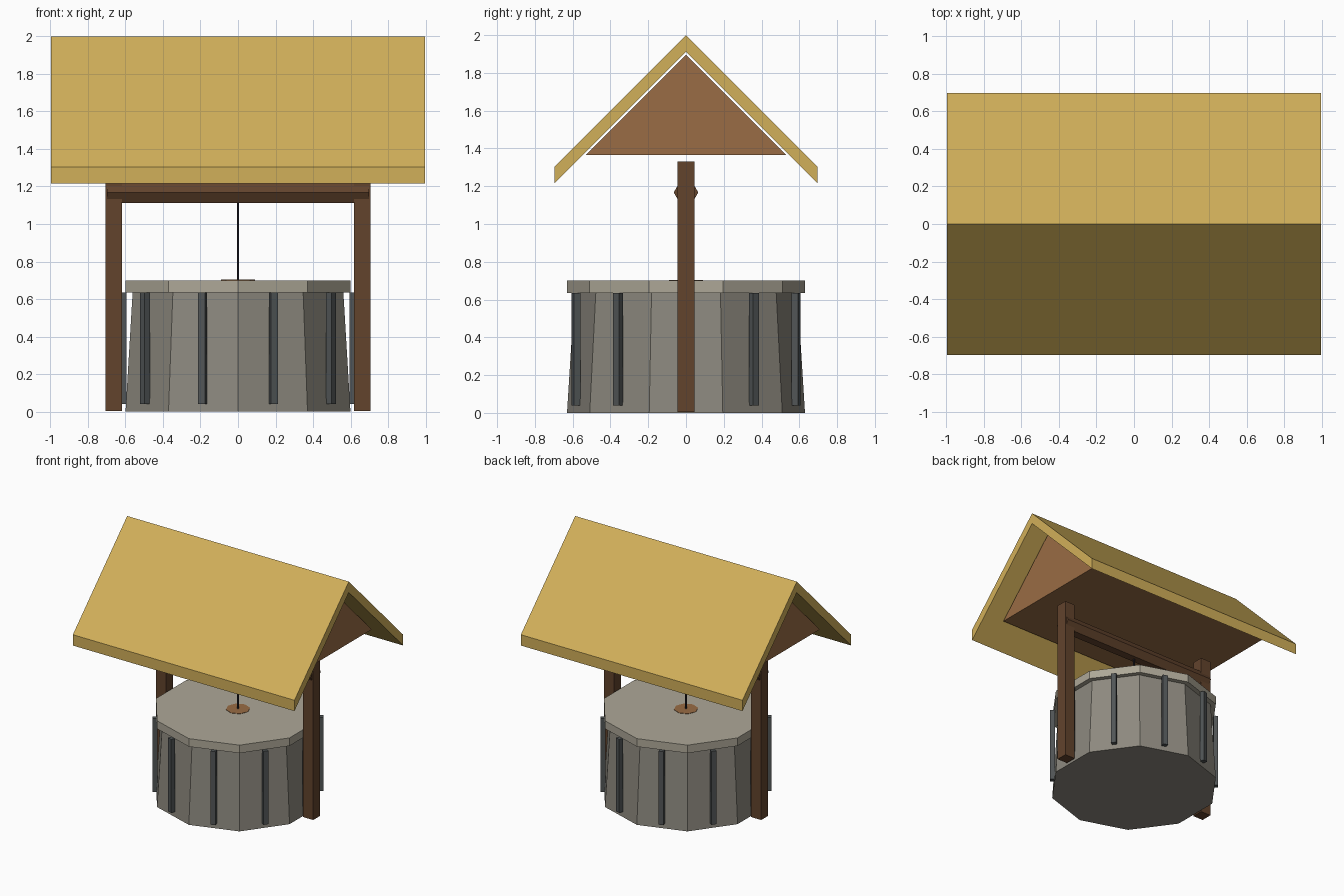
import bpy
from math import sin, cos, tau, pi

if "Cube" in bpy.data.objects:
    bpy.data.objects.remove(bpy.data.objects["Cube"])


def material(name, rgb):
    """Material from a display (sRGB) colour."""
    m = bpy.data.materials.new(name)
    m.diffuse_color = [(c / 255) ** 2.2 for c in rgb] + [1]
    m.use_nodes = True
    m.node_tree.nodes["Principled BSDF"].inputs["Base Color"].default_value = m.diffuse_color
    return m


THATCH = material("thatch", (208, 174, 90))
DARK_WOOD = material("dark_wood", (98, 69, 48))
LIGHT_WOOD = material("light_wood", (152, 108, 70))
STONE = material("stone", (140, 136, 126))
RIM_STONE = material("rim_stone", (172, 166, 150))
SLATE = material("slate", (82, 86, 87))
ROPE = material("rope", (45, 42, 48))


def loft(name, start, end, mat):
    """Solid between two matching outlines, capped at both ends."""
    n = len(start)
    faces = [(i, (i + 1) % n, n + (i + 1) % n, n + i) for i in range(n)]
    faces += [tuple(reversed(range(n))), tuple(range(n, 2 * n))]
    me = bpy.data.meshes.new(name)
    me.from_pydata(start + end, [], faces)
    me.materials.append(mat)
    ob = bpy.data.objects.new(name, me)
    bpy.context.collection.objects.link(ob)
    return ob


def drum(name, n, r0, z0, r1, z1, mat):
    """Upright n-sided drum with a corner facing -y."""
    def ring(r, z):
        return [(r * cos(tau * i / n - pi / 2), r * sin(tau * i / n - pi / 2), z)
                for i in range(n)]
    return loft(name, ring(r0, z0), ring(r1, z1), mat)


def extrude_x(name, profile, x0, x1, mat):
    """Counter-clockwise (y, z) profile extruded along x."""
    return loft(name, [(x0, y, z) for y, z in profile],
                [(x1, y, z) for y, z in profile], mat)


def box_profile(y, z0, z1):
    return [(-y, z0), (y, z0), (y, z1), (-y, z1)]


# Ten-sided tapered well wall and its capping rim
drum("well_wall", 10, 0.63, 0, 0.59, 0.64, STONE)
drum("well_rim", 10, 0.63, 0.635, 0.63, 0.70, RIM_STONE)

# Upright bars, one in the middle of each wall face
for i in range(10):
    bar = extrude_x(f"wall_bar_{i + 1}", box_profile(0.019, 0.04, 0.636),
                    0.594, 0.63, SLATE)
    bar.rotation_euler.z = tau * i / 10

# Bucket sunk in the middle and the rope holding it
drum("bucket", 8, 0.07, 0.58, 0.09, 0.703, LIGHT_WOOD)
drum("rope", 6, 0.006, 0.69, 0.006, 1.15, ROPE)

# Posts either side
for side, x in (("left", -0.662), ("right", 0.662)):
    extrude_x(f"{side}_post", box_profile(0.045, 0.005, 1.33),
              x - 0.045, x + 0.045, DARK_WOOD)

# Hexagonal windlass beam through the posts
hexagon = [(0.065 * cos(tau * i / 6), 1.167 + 0.065 * sin(tau * i / 6))
           for i in range(6)]
extrude_x("windlass_beam", hexagon, -0.697, 0.697, DARK_WOOD)

# Solid gable block under the roof
extrude_x("gable_block", [(-0.53, 1.365), (0.53, 1.365), (0, 1.895)],
          -0.83, 0.83, LIGHT_WOOD)

# Folded pitched roof
extrude_x("roof", [(0, 2.0), (-0.697, 1.303), (-0.697, 1.215),
                   (0, 1.912), (0.697, 1.215), (0.697, 1.303)],
          -0.995, 0.995, THATCH)
